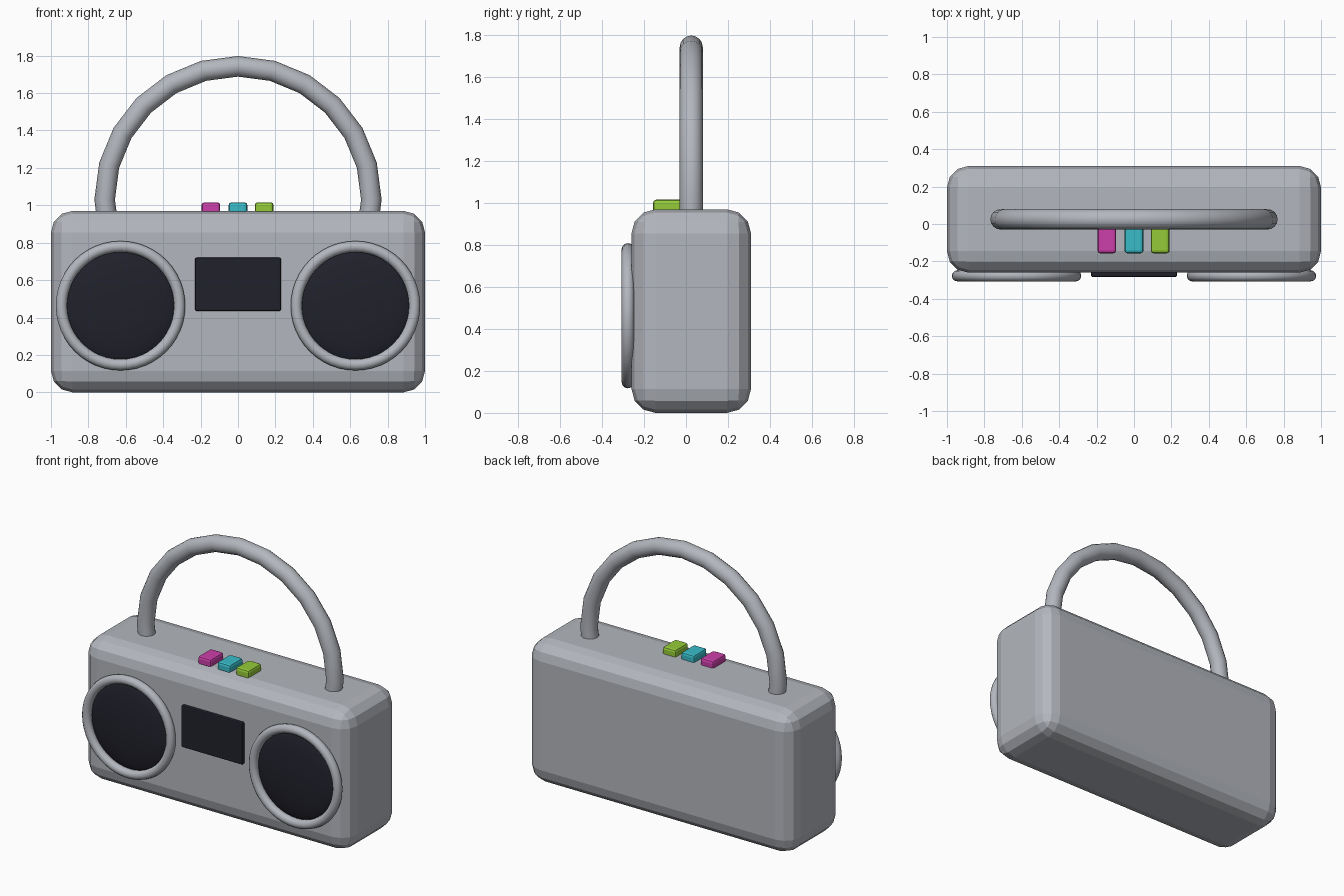
import bpy, bmesh, math
from mathutils import Matrix, Vector

if "Cube" in bpy.data.objects:
    bpy.data.objects.remove(bpy.data.objects["Cube"], do_unlink=True)


def material(name, rgb):
    m = bpy.data.materials.new(name)
    m.use_nodes = True
    m.diffuse_color = (*rgb, 1)
    m.node_tree.nodes["Principled BSDF"].inputs["Base Color"].default_value = (*rgb, 1)
    return m


grey = material("casing grey", (0.45, 0.47, 0.51))
dark = material("dark navy", (0.015, 0.015, 0.025))
pink = material("button pink", (0.6, 0.05, 0.4))
cyan = material("button cyan", (0.04, 0.5, 0.58))
lime = material("button lime", (0.3, 0.6, 0.04))


def finish(bm, name, mat, smooth=None):
    bmesh.ops.recalc_face_normals(bm, faces=bm.faces)
    mesh = bpy.data.meshes.new(name)
    bm.to_mesh(mesh)
    bm.free()
    mesh.materials.append(mat)
    obj = bpy.data.objects.new(name, mesh)
    bpy.context.collection.objects.link(obj)
    if smooth:
        bpy.ops.object.select_all(action='DESELECT')
        obj.select_set(True)
        bpy.context.view_layer.objects.active = obj
        bpy.ops.object.shade_smooth_by_angle(angle=math.radians(smooth))
    return obj


def box(name, low, high, mat, bevel, segments):
    low, high = Vector(low), Vector(high)
    bm = bmesh.new()
    bmesh.ops.create_cube(bm, size=1, matrix=Matrix.Translation((low + high) / 2)
                          @ Matrix.Diagonal((*(high - low), 1)))
    bmesh.ops.bevel(bm, geom=bm.edges[:], offset=bevel, segments=segments,
                    profile=0.5, affect='EDGES')
    return finish(bm, name, mat)


def arc_tube(name, centre, major, minor, start, end, steps, sides, mat, smooth):
    """Tube swept along an arc standing in the XZ plane."""
    closed = end - start >= 360
    bm = bmesh.new()
    rings = []
    for i in range(steps if closed else steps + 1):
        a = math.radians(start + (end - start) * i / steps)
        out = Vector((math.cos(a), 0, math.sin(a)))
        ring = []
        for j in range(sides):
            b = math.tau * j / sides
            ring.append(bm.verts.new(Vector(centre) + out * (major + minor * math.cos(b))
                                     + Vector((0, minor * math.sin(b), 0))))
        rings.append(ring)
    pairs = list(zip(rings, rings[1:]))
    if closed:
        pairs.append((rings[-1], rings[0]))
    else:
        bm.faces.new(rings[0])
        bm.faces.new(rings[-1])
    for r, s in pairs:
        for j in range(sides):
            k = (j + 1) % sides
            bm.faces.new((r[j], r[k], s[k], s[j]))
    return finish(bm, name, mat, smooth)


# Casing and carrying handle
box("body", (-1, -0.26, 0), (1, 0.31, 0.97), grey, 0.115, 3)
arc_tube("handle", (0, 0.025, 1.03), 0.713, 0.055, -15, 195, 14, 16, grey, 40)

# Speakers: rim and shallow domed cone
for side, x in (("right", -0.628), ("left", 0.628)):
    arc_tube(side + "_speaker_rim", (x, -0.277, 0.463), 0.316, 0.03, 0, 360, 48, 12, grey, 60)
    bm = bmesh.new()
    bmesh.ops.create_uvsphere(bm, u_segments=48, v_segments=24, radius=1,
                              matrix=Matrix.Translation((x, -0.25, 0.463))
                              @ Matrix.Diagonal((0.3, 0.05, 0.3, 1))
                              @ Matrix.Rotation(math.pi / 2, 4, 'X'))
    finish(bm, side + "_speaker_cone", dark, 60)

# Display screen
box("screen", (-0.23, -0.283, 0.435), (0.23, -0.24, 0.72), dark, 0.008, 2)

# Top buttons
for name, x, mat in (("right", -0.145, pink), ("middle", 0, cyan), ("left", 0.14, lime)):
    box(name + "_button", (x - 0.05, -0.157, 0.955), (x + 0.05, -0.015, 1.016), mat, 0.015, 2)
